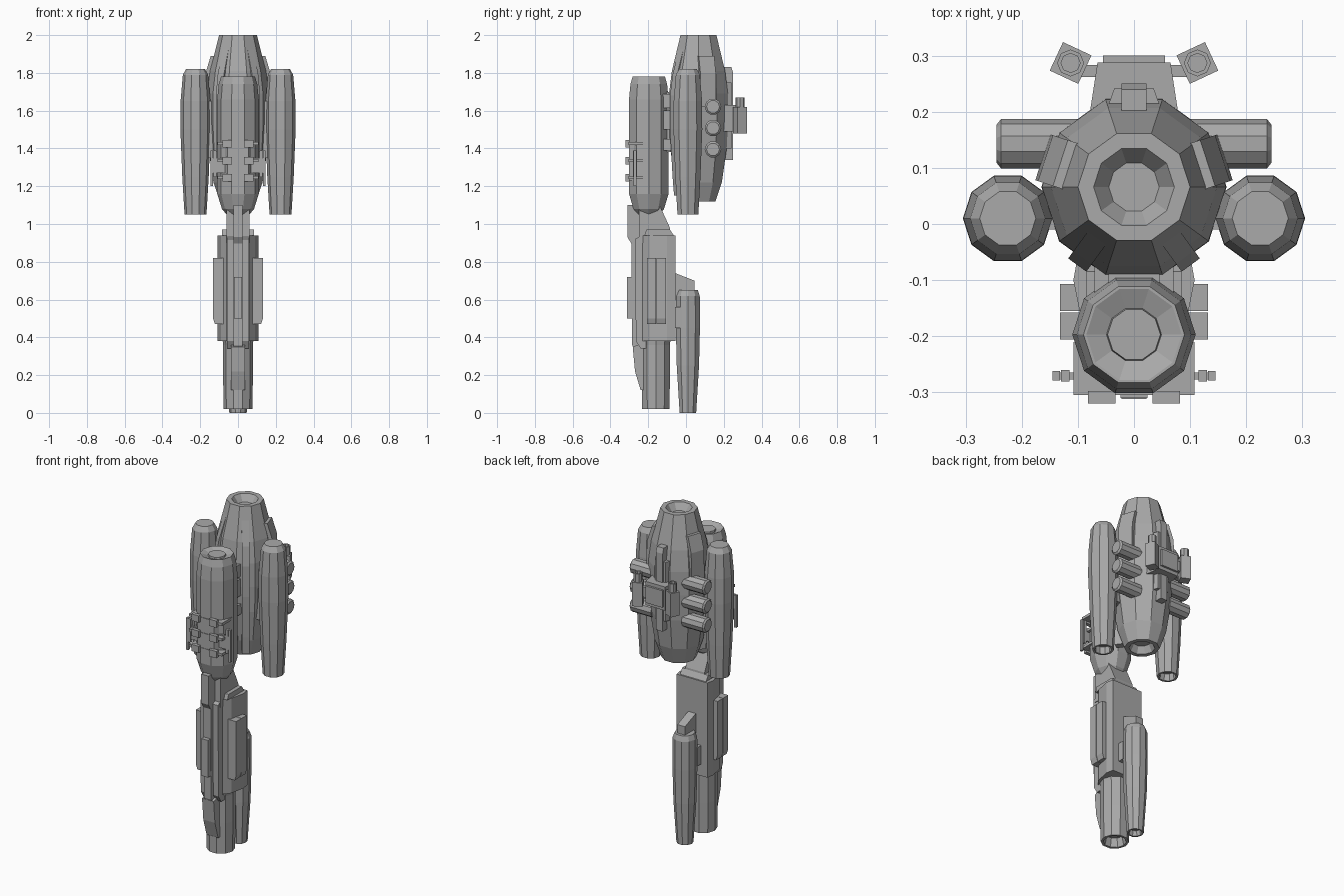
import bpy, bmesh, math
from mathutils import Matrix, Vector

cube = bpy.data.objects.get("Cube")
if cube:
    bpy.data.objects.remove(cube, do_unlink=True)

hull_grey = bpy.data.materials.new("hull_grey")
hull_grey.use_nodes = True
GREY = (0.4, 0.4, 0.4, 1)
hull_grey.diffuse_color = GREY
hull_grey.node_tree.nodes["Principled BSDF"].inputs["Base Color"].default_value = GREY


def finish(name, bm, pair=False):
    """Turn a bmesh into one object, or a left and right pair."""
    for side in (("left_", "right_") if pair else ("",)):
        if side == "right_":
            bmesh.ops.scale(bm, vec=(-1, 1, 1), verts=bm.verts)
        bmesh.ops.recalc_face_normals(bm, faces=bm.faces)
        mesh = bpy.data.meshes.new(side + name)
        bm.to_mesh(mesh)
        mesh.materials.append(hull_grey)
        bpy.context.collection.objects.link(bpy.data.objects.new(side + name, mesh))
    bm.free()


def lathe(name, centre, profile, sides=10, axis="Z", pair=False):
    """Faceted solid of revolution from (radius, height) points."""
    bm = bmesh.new()
    rings = []
    for r, h in profile:
        ring = []
        for i in range(sides):
            a = math.tau * i / sides
            p = Vector((r * math.cos(a), r * math.sin(a), h))
            if axis == "X":
                p = Vector((p.z, p.x, p.y))
            ring.append(bm.verts.new(p + Vector(centre)))
        rings.append(ring)
    for a, b in zip(rings, rings[1:]):
        for i in range(sides):
            j = (i + 1) % sides
            bm.faces.new((a[i], a[j], b[j], b[i]))
    bm.faces.new(rings[0])
    bm.faces.new(rings[-1])
    finish(name, bm, pair)


def prism(name, points, lo, hi, plane="yz", matrix=None, pair=False):
    """Outline in a plane, extruded from lo to hi along the third axis."""
    bm = bmesh.new()
    place = (lambda u, v, w: (w, u, v)) if plane == "yz" else (
        (lambda u, v, w: (u, w, v)) if plane == "xz" else (lambda u, v, w: (u, v, w)))
    ends = [[bm.verts.new(place(u, v, w)) for u, v in points] for w in (lo, hi)]
    for end in ends:
        bm.faces.new(end)
    for i in range(len(points)):
        j = (i + 1) % len(points)
        bm.faces.new((ends[0][i], ends[0][j], ends[1][j], ends[1][i]))
    if matrix:
        bm.transform(matrix)
    finish(name, bm, pair)


def box(name, x, y, z, pair=False, matrix=None):
    prism(name, [(y[0], z[0]), (y[1], z[0]), (y[1], z[1]), (y[0], z[1])],
          x[0], x[1], matrix=matrix, pair=pair)


# Main hull with recessed nose and tail
HULL_Y = 0.066
lathe("main_hull", (0, HULL_Y, 0), [
    (0.05, 1.16), (0.07, 1.12), (0.095, 1.12), (0.13, 1.22), (0.157, 1.4),
    (0.165, 1.55), (0.164, 1.69), (0.148, 1.81), (0.1, 2.0), (0.072, 2.0),
    (0.045, 1.96)])


def hull_panel(name, points, half_width, angle):
    m = Matrix.Translation((0, HULL_Y, 0)) @ Matrix.Rotation(math.radians(angle - 90), 4, "Z")
    prism(name, points, -half_width, half_width, matrix=m, pair=True)


# Raised blades and shoulder panels on the main hull facets
hull_panel("front_blade", [(0.06, 1.97), (0.099, 1.97), (0.155, 1.79), (0.172, 1.68),
                           (0.172, 1.5), (0.155, 1.25), (0.145, 1.15), (0.07, 1.15)], 0.02, -54)
hull_panel("shoulder_panel", [(0.09, 1.89), (0.138, 1.89), (0.166, 1.8), (0.171, 1.62),
                              (0.1, 1.62)], 0.043, 18)

# Dorsal ridge and rear equipment block
prism("dorsal_ridge", [(0.15, 1.83), (0.24, 1.83), (0.25, 1.8), (0.25, 1.34), (0.16, 1.34)],
      -0.022, 0.022)
prism("rear_saddle", [(-0.05, 0.2), (0.05, 0.2), (0.035, 0.242), (-0.035, 0.242)],
      1.4, 1.75, plane="xy")
prism("rear_block", [(-0.08, 0.19), (0.08, 0.19), (0.065, 0.288), (-0.065, 0.288)],
      1.49, 1.63, plane="xy")
box("rear_plate", (-0.055, 0.055), (0.285, 0.3), (1.51, 1.61))

# Rear turrets on short arms
box("turret_arm", (0.06, 0.1), (0.262, 0.283), (1.53, 1.59), pair=True)
turn = Matrix.Translation((0.113, 0.287, 0)) @ Matrix.Rotation(math.radians(25), 4, "Z")
box("turret_block", (-0.028, 0.028), (-0.028, 0.028), (1.48, 1.62), pair=True, matrix=turn)
lathe("turret_barrel", (0.113, 0.287, 0),
      [(0.024, 1.6), (0.024, 1.67), (0.017, 1.67), (0.017, 1.655)], 8, pair=True)

# Three stacked side pods
for i in range(3):
    lathe(f"side_pod_{i + 1}", (0, 0.143, 1.395 + 0.113 * i),
          [(0.044, 0.1), (0.044, 0.237), (0.034, 0.245)], axis="X", pair=True)

# Long flank nacelles with hollow tails
lathe("flank_nacelle", (0.225, 0.01, 0), [
    (0.042, 1.09), (0.046, 1.05), (0.058, 1.05), (0.07, 1.25), (0.08, 1.5), (0.079, 1.65),
    (0.067, 1.79), (0.05, 1.82)], pair=True)
box("nacelle_strut", (0.1, 0.17), (-0.01, 0.06), (1.35, 1.65), pair=True)

# Front hull
lathe("front_hull", (0, -0.197, 0), [
    (0.06, 1.05), (0.085, 1.08), (0.11, 1.16), (0.11, 1.66), (0.102, 1.74), (0.09, 1.78),
    (0.085, 1.78), (0.049, 1.765), (0.047, 1.775)])

# Clamps joining front hull to main hull
box("link_column", (-0.045, 0.045), (-0.12, -0.04), (1.38, 1.7))
for i, (z, h) in enumerate(((1.65, 0.037), (1.55, 0.05), (1.42, 0.03))):
    box(f"link_clamp_{i + 1}", (-0.07, 0.07), (-0.14, -0.065), (z - h, z + h))

# Equipment rack wrapped around the front hull
prism("rack_core", [(-0.08, -0.22), (0.08, -0.22), (0.075, -0.265), (0.055, -0.302),
                    (-0.055, -0.302), (-0.075, -0.265)], 1.23, 1.43, plane="xy")
for i, z in enumerate((1.245, 1.335, 1.425)):
    box(f"rack_pad_{i + 1}", (0.033, 0.082), (-0.32, -0.298), (z - 0.02, z + 0.02), pair=True)
    box(f"rack_bar_{i + 1}", (-0.108, 0.108), (-0.305, -0.21), (z - 0.008, z + 0.008))
box("rack_bracket", (0.07, 0.132), (-0.277, -0.265), (1.27, 1.35), pair=True)
box("rack_rail", (0.115, 0.13), (-0.281, -0.26), (1.25, 1.39), pair=True)
box("rack_outer_rail", (0.132, 0.145), (-0.279, -0.262), (1.2, 1.39), pair=True)

# Neck between front hull and lower hull
prism("neck", [(-0.25, 0.9), (-0.08, 0.9), (-0.085, 0.98), (-0.14, 1.1), (-0.25, 1.1)],
      -0.062, 0.062)
prism("neck_blade", [(-0.24, 0.89), (-0.285, 0.89), (-0.31, 0.93), (-0.31, 1.1), (-0.24, 1.1)],
      -0.024, 0.024)

# Lower hull and engine
lower_outline = [(-0.06, -0.23), (0.06, -0.23), (0.09, -0.19), (0.108, -0.1), (0.1, -0.056),
                 (-0.1, -0.056), (-0.108, -0.1), (-0.09, -0.19)]
prism("lower_hull", lower_outline, 0.38, 0.94, plane="xy")
prism("lower_hull_cap", [(-0.22, 0.94), (-0.065, 0.94), (-0.085, 0.97), (-0.21, 0.97)],
      -0.085, 0.085)
lathe("lower_engine", (0, -0.16, 0), [
    (0.05, 0.07), (0.062, 0.02), (0.076, 0.02), (0.079, 0.2), (0.079, 0.36), (0.085, 0.42)])

# Paired armour slabs on the lower flanks
for i, y in enumerate((-0.182, -0.131)):
    prism(f"flank_slab_{i + 1}", [(0.07, 0.47), (0.122, 0.47), (0.132, 0.5), (0.132, 0.82),
                                  (0.07, 0.82)], y - 0.024, y + 0.024, plane="xz", pair=True)

# Front spine, keel strip and prow
prism("front_spine", [(-0.2, 0.34), (-0.24, 0.34), (-0.265, 0.38), (-0.27, 0.92), (-0.2, 0.96)],
      -0.058, 0.058)
prism("keel_strip", [(-0.2, 0.28), (-0.255, 0.28), (-0.285, 0.36), (-0.29, 1.06), (-0.2, 1.06)],
      -0.024, 0.024)
box("keel_plate", (-0.022, 0.022), (-0.312, -0.27), (0.5, 0.72))
prism("prow", [(-0.2, 0.12), (-0.24, 0.12), (-0.27, 0.22), (-0.282, 0.35), (-0.2, 0.38)],
      -0.038, 0.038)

# Rear lower nacelle with fin and strut
lathe("rear_nacelle", (0, 0.01, 0), [
    (0.032, 0.03), (0.037, 0.0), (0.046, 0.0), (0.062, 0.25), (0.067, 0.45), (0.066, 0.62),
    (0.055, 0.65)])
prism("rear_fin", [(-0.07, 0.6), (0.045, 0.6), (0.045, 0.7), (-0.07, 0.745)], -0.025, 0.025)
box("rear_strut", (-0.06, 0.06), (-0.1, -0.02), (0.45, 0.56))
